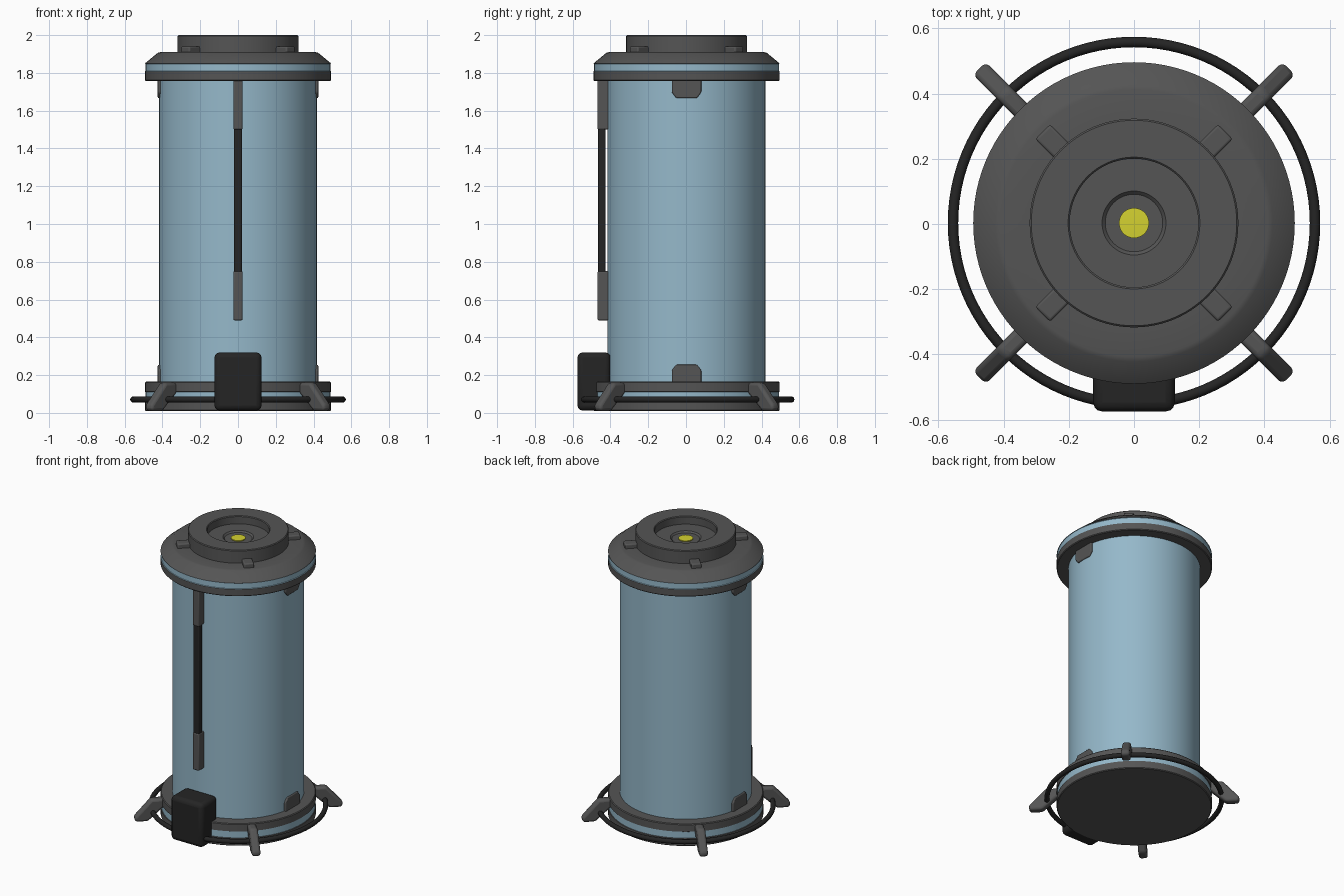
import bpy, bmesh, math
from mathutils import Matrix, Vector

if "Cube" in bpy.data.objects:
    bpy.data.objects.remove(bpy.data.objects["Cube"])

CY = 0.003      # depth position of the main axis
SEGMENTS = 96


def material(name, rgb):
    m = bpy.data.materials.new(name)
    m.use_nodes = True
    m.diffuse_color = (*rgb, 1)
    bsdf = m.node_tree.nodes["Principled BSDF"]
    bsdf.inputs["Base Color"].default_value = (*rgb, 1)
    bsdf.inputs["Roughness"].default_value = 0.6
    return m


grey = material("dark grey", (0.09, 0.09, 0.09))
blue = material("pale blue", (0.30, 0.48, 0.59))
black = material("black rubber", (0.018, 0.018, 0.018))
yellow = material("yellow lamp", (0.66, 0.64, 0.03))


def finish(name, bm, mats, bevel=0.0):
    bmesh.ops.recalc_face_normals(bm, faces=bm.faces)
    mesh = bpy.data.meshes.new(name)
    bm.to_mesh(mesh)
    bm.free()
    obj = bpy.data.objects.new(name, mesh)
    bpy.context.collection.objects.link(obj)
    for m in mats:
        mesh.materials.append(m)
    if bevel:
        mod = obj.modifiers.new("rounded edges", "BEVEL")
        mod.width, mod.segments = bevel, 3
    bpy.ops.object.select_all(action="DESELECT")
    obj.select_set(True)
    bpy.context.view_layer.objects.active = obj
    bpy.ops.object.shade_smooth_by_angle(angle=math.radians(35))
    return obj


def lathe(name, profile, mats, rule=None):
    """Spin an (r, z) profile about the main axis; rule picks the slot by face centre."""
    bm = bmesh.new()
    verts = [bm.verts.new((r, 0, z)) for r, z in profile]
    edges = [bm.edges.new(pair) for pair in zip(verts, verts[1:])]
    bmesh.ops.spin(bm, geom=verts + edges, cent=(0, 0, 0), axis=(0, 0, 1),
                   angle=math.tau, steps=SEGMENTS, use_merge=True)
    bmesh.ops.remove_doubles(bm, verts=bm.verts, dist=1e-5)
    if rule:
        for f in bm.faces:
            f.material_index = rule(f.calc_center_median())
    obj = finish(name, bm, mats)
    obj.location.y = CY
    return obj


def block(name, low, high, mat, bevel):
    low, high = Vector(low), Vector(high)
    bm = bmesh.new()
    bmesh.ops.create_cube(bm, size=1)
    bmesh.ops.scale(bm, vec=high - low, verts=bm.verts)
    bmesh.ops.translate(bm, vec=(low + high) / 2, verts=bm.verts)
    return finish(name, bm, [mat], bevel)


def plate(name, outline, thickness, to_world, mat, bevel):
    """Extrude a flat outline, centred on its plane, and place it with a matrix."""
    bm = bmesh.new()
    face = bm.faces.new([bm.verts.new((u, -thickness / 2, v)) for u, v in outline])
    ext = bmesh.ops.extrude_face_region(bm, geom=[face])
    moved = [g for g in ext["geom"] if isinstance(g, bmesh.types.BMVert)]
    bmesh.ops.translate(bm, vec=(0, thickness, 0), verts=moved)
    obj = finish(name, bm, [mat], bevel)
    obj.matrix_world = to_world
    return obj


def is_band(low, high):
    return lambda c: 1 if low < c.z < high and c.xy.length > 0.45 else 0


# Main tube
lathe("body_tube", [(0.418, 0.1), (0.418, 1.8)], [blue])

# Base flange with blue band
R = 0.493
lathe("base_flange", [(0, 0.01), (R - 0.005, 0.01), (R, 0.015), (R, 0.063), (R - 0.004, 0.065),
                      (R - 0.004, 0.11), (R, 0.112), (R, 0.16), (R - 0.005, 0.165), (0.41, 0.165)],
      [grey, blue], is_band(0.064, 0.111))

# Top cap with blue band and sloped shoulder
lathe("top_cap", [(0.41, 1.757), (R - 0.005, 1.757), (R, 1.762), (R, 1.808), (R - 0.004, 1.81),
                  (R - 0.004, 1.848), (R, 1.85), (0.425, 1.906), (0.41, 1.91), (0.3, 1.91)],
      [grey, blue], is_band(1.809, 1.849))

# Collar with stepped recess
lathe("top_collar", [(0.32, 1.9), (0.32, 1.995), (0.315, 2.0), (0.202, 2.0), (0.197, 1.995),
                     (0.197, 1.945), (0.098, 1.945), (0.088, 1.935), (0, 1.935)], [grey])
lathe("lamp", [(0.046, 1.93), (0.046, 1.941), (0, 1.943)], [yellow])

# Guard ring around the base
ring_points = [(0.555 + 0.016 * math.cos(a), 0.071 + 0.016 * math.sin(a))
               for a in (math.tau * i / 12 for i in range(13))]
lathe("guard_ring", ring_points, [black])

# Diagonal feet and collar lugs
foot = [(0.475, 0.11), (0.585, 0.01), (0.665, 0.01), (0.673, 0.04),
        (0.565, 0.16), (0.475, 0.16)]
for i, label in enumerate(("back_left", "back_right", "front_right", "front_left")):
    turn = Matrix.Translation((0, CY, 0)) @ Matrix.Rotation(math.radians(45 + 90 * i), 4, "Z")
    plate("foot_" + label, foot, 0.055, turn, grey, 0.016)
    lug = block("collar_lug_" + label, (0.305, -0.032, 1.89), (0.396, 0.032, 1.94), grey, 0.008)
    lug.matrix_world = turn

# Side tabs next to each flange
for side, label in ((1, "left"), (-1, "right")):
    for edge, direction, place in ((0.155, 1, "lower"), (1.767, -1, "upper")):
        outline = [(-0.078, 0), (0.078, 0), (0.078, 0.07), (0.055, 0.1), (-0.055, 0.1), (-0.078, 0.07)]
        outline = [(u, edge + direction * v) for u, v in outline]
        pose = Matrix.Translation((side * 0.405, CY, 0)) @ Matrix.Rotation(math.pi / 2, 4, "Z")
        plate(place + "_tab_" + label, outline, 0.04, pose, grey, 0.006)

# Front handle bar
block("handle_grip", (-0.022, -0.465, 0.74), (0.022, -0.425, 1.51), black, 0.008)
for label, low, high in (("lower", 0.49, 0.75), ("upper", 1.5, 1.77)):
    block("handle_mount_" + label, (-0.025, -0.469, low), (0.025, -0.405, high), grey, 0.008)

# Front control box
block("control_box", (-0.125, -0.575, 0.012), (0.125, -0.40, 0.32), black, 0.028)
